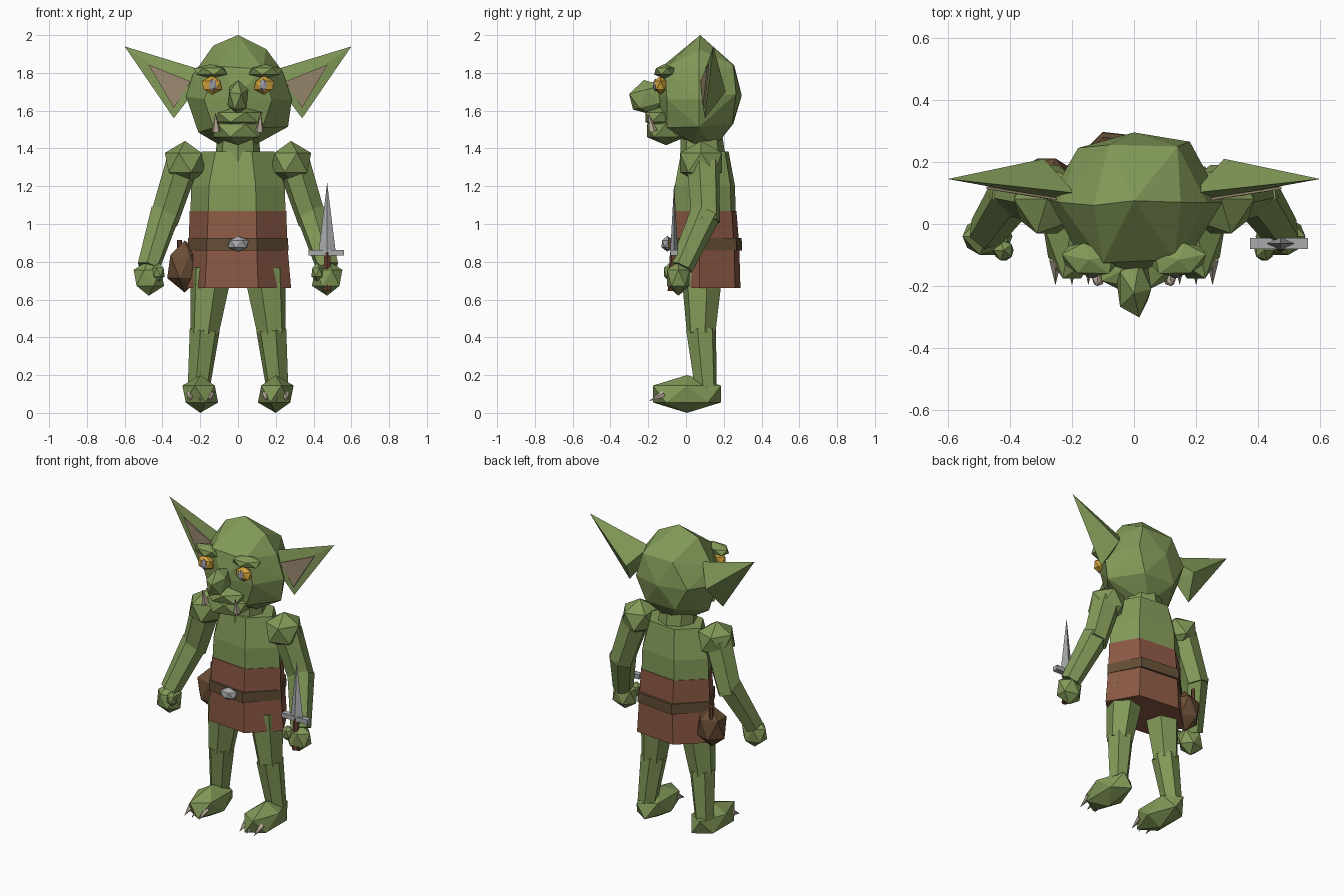
import bpy, bmesh, math
from mathutils import Vector, Matrix, Euler

if "Cube" in bpy.data.objects:
    bpy.data.objects.remove(bpy.data.objects["Cube"])


def material(name, r, g, b):
    lin = [((c / 255 + 0.055) / 1.055) ** 2.4 for c in (r, g, b)]
    m = bpy.data.materials.new(name)
    m.diffuse_color = (*lin, 1)
    m.use_nodes = True
    m.node_tree.nodes["Principled BSDF"].inputs["Base Color"].default_value = m.diffuse_color
    return m


SKIN = material("green skin", 130, 153, 88)
EAR = material("inner ear", 152, 136, 110)
EYE = material("amber eye", 208, 162, 58)
PUPIL = material("grey pupil", 155, 155, 165)
BONE = material("bone", 188, 174, 155)
CLOTH = material("russet cloth", 138, 88, 68)
LEATHER = material("belt leather", 100, 78, 54)
POUCH = material("pouch leather", 106, 78, 54)
STEEL = material("steel", 168, 170, 172)
GRIP = material("grip", 100, 62, 46)


def finish(bm, name, mat):
    bmesh.ops.recalc_face_normals(bm, faces=bm.faces)
    me = bpy.data.meshes.new(name)
    bm.to_mesh(me)
    bm.free()
    me.materials.append(mat)
    ob = bpy.data.objects.new(name, me)
    bpy.context.collection.objects.link(ob)
    return ob


def ico(name, loc, size, mat, rot=(0, 0, 0), side=1):
    """Faceted ball; side -1 mirrors it across x = 0."""
    bm = bmesh.new()
    bmesh.ops.create_icosphere(bm, subdivisions=1, radius=1)
    m = Matrix.LocRotScale(Vector(loc), Euler(rot), Vector(size))
    bm.transform(Matrix.Diagonal((side, 1, 1, 1)) @ m)
    return finish(bm, name, mat)


def limb(name, a, b, r1, r2, mat, sides=6, flat=1, side=1):
    """Tapered prism from a to b."""
    a, b = Vector(a), Vector(b)
    bm = bmesh.new()
    bmesh.ops.create_cone(bm, cap_ends=True, segments=sides,
                          radius1=r1, radius2=r2, depth=(b - a).length)
    bmesh.ops.remove_doubles(bm, verts=bm.verts, dist=1e-5)
    q = Vector((0, 0, 1)).rotation_difference(b - a)
    m = Matrix.LocRotScale((a + b) / 2, q, Vector((1, flat, 1)))
    bm.transform(Matrix.Diagonal((side, 1, 1, 1)) @ m)
    return finish(bm, name, mat)


def stack(name, rings, mat, yc=0.1, n=6, turn=22):
    """Six-sided shell, turned a little, through rings of (z, rx, ry)."""
    bm = bmesh.new()
    loops = []
    for z, rx, ry in rings:
        angles = [math.radians(turn + 360 * k / n) for k in range(n)]
        loops.append([bm.verts.new((rx * math.sin(t), yc - ry * math.cos(t), z)) for t in angles])
    for lo, hi in zip(loops, loops[1:]):
        for k in range(n):
            j = (k + 1) % n
            bm.faces.new((lo[k], lo[j], hi[j], hi[k]))
    bm.faces.new(loops[0])
    bm.faces.new(loops[-1])
    return finish(bm, name, mat)


def hull(name, points, mat, side=1):
    bm = bmesh.new()
    for x, y, z in points:
        bm.verts.new((x * side, y, z))
    bmesh.ops.convex_hull(bm, input=bm.verts)
    return finish(bm, name, mat)


# Head: irregular faceted skull
hull("head", [
    (0, 0.075, 2.0), (0.15, 0.07, 1.925), (-0.13, 0.06, 1.945),
    (0.235, 0.07, 1.81), (-0.24, 0.07, 1.79), (0.285, 0.07, 1.66), (-0.275, 0.08, 1.675),
    (0.13, -0.115, 1.82), (-0.1, -0.125, 1.835), (0, -0.155, 1.68),
    (0.18, -0.1, 1.66), (-0.18, -0.095, 1.66), (0.13, -0.1, 1.51), (-0.13, -0.1, 1.51),
    (0.265, 0.07, 1.515), (-0.21, 0.06, 1.485), (0.11, 0.04, 1.43), (-0.05, 0.07, 1.39),
    (-0.08, 0.255, 1.84), (0.14, 0.25, 1.84), (0, 0.295, 1.68), (0.18, 0.265, 1.69),
    (-0.18, 0.245, 1.68), (0.12, 0.245, 1.53), (-0.1, 0.25, 1.53), (0.02, 0.15, 1.405)], SKIN)

# Face and neck
limb("neck", (0, 0.09, 1.34), (0, 0.08, 1.48), 0.12, 0.11, SKIN, 8)
ico("nose", (0, -0.2, 1.67), (0.062, 0.11, 0.095), SKIN, rot=(0.25, 0, 0))
ico("upper_lip", (0, -0.13, 1.565), (0.145, 0.1, 0.058), SKIN)
ico("jaw", (0, -0.105, 1.495), (0.15, 0.12, 0.078), SKIN)

# Torso, tunic, belt
stack("torso", [(1.04, 0.255, 0.176), (1.2, 0.25, 0.172), (1.385, 0.194, 0.135)], SKIN)
stack("tunic", [(0.66, 0.284, 0.203), (0.89, 0.264, 0.196), (1.07, 0.258, 0.18)], CLOTH)
stack("belt", [(0.86, 0.27, 0.212), (0.925, 0.267, 0.21)], LEATHER)
ico("buckle", (0, -0.098, 0.895), (0.062, 0.036, 0.042), STEEL, rot=(0, 0, 0.12))

# Pouch with toggle
ico("pouch", (-0.282, 0.135, 0.775), (0.104, 0.09, 0.138), POUCH)
limb("pouch_toggle", (-0.31, 0.18, 0.84), (-0.31, 0.18, 0.915), 0.013, 0.013, GRIP, 5)

for s, tag in ((-1, "left"), (1, "right")):
    # Ear wedge with inner plate
    hull(f"ear_{tag}", [(0.6, 0.145, 1.94), (0.19, 0.1, 1.815), (0.34, 0.1, 1.56),
                        (0.29, 0.21, 1.7), (0.24, 0.08, 1.69)], SKIN, s)
    plate = [(0.475, 0.113, 1.845), (0.25, 0.077, 1.755), (0.34, 0.09, 1.615)]
    hull(f"inner_ear_{tag}", plate + [(x, y + 0.008, z) for x, y, z in plate], EAR, s)
    # Eye, pupil, brow, tusk
    ico(f"eye_{tag}", (0.138, -0.135, 1.735), (0.06, 0.037, 0.05), EYE, side=s)
    ico(f"pupil_{tag}", (0.134, -0.162, 1.735), (0.023, 0.014, 0.036), PUPIL, side=s)
    ico(f"brow_{tag}", (0.145, -0.115, 1.808), (0.1, 0.058, 0.038), SKIN, rot=(0, 0, 0.2), side=s)
    limb(f"tusk_{tag}", (0.115, -0.175, 1.49), (0.12, -0.2, 1.59), 0.024, 0, BONE, 5, side=s)
    # Arm and hand
    ico(f"shoulder_{tag}", (0.28, 0.08, 1.325), (0.12, 0.13, 0.115), SKIN, side=s)
    limb(f"upper_arm_{tag}", (0.295, 0.09, 1.32), (0.395, 0.105, 1.01), 0.09, 0.078, SKIN, side=s)
    limb(f"forearm_{tag}", (0.385, 0.105, 1.06), (0.475, -0.025, 0.77), 0.082, 0.062, SKIN, side=s)
    ico(f"hand_{tag}", (0.472, -0.04, 0.715), (0.09, 0.07, 0.095), SKIN, side=s)
    ico(f"thumb_{tag}", (0.42, -0.085, 0.745), (0.036, 0.038, 0.05), SKIN, side=s)
    # Leg and foot
    limb(f"thigh_{tag}", (0.14, 0.085, 0.76), (0.178, 0.08, 0.42), 0.115, 0.078, SKIN, side=s)
    limb(f"shin_{tag}", (0.176, 0.08, 0.44), (0.208, 0.105, 0.13), 0.082, 0.06, SKIN, side=s)
    ico(f"foot_{tag}", (0.2, 0.005, 0.1), (0.106, 0.212, 0.1), SKIN, side=s)
    for i in range(3):
        x = 0.147 + 0.053 * i
        limb(f"claw_{tag}_{i + 1}", (x, -0.115, 0.1), (x, -0.197, 0.062), 0.021, 0, BONE, 5, side=s)

# Dagger in the right-side hand
limb("dagger_grip", (0.472, -0.075, 0.645), (0.472, -0.065, 0.85), 0.022, 0.02, GRIP, 6)
hull("dagger_guard", [(0.467 + i * 0.094, -0.063 + j * 0.018, 0.848 + k * 0.015)
                      for i in (-1, 1) for j in (-1, 1) for k in (-1, 1)], STEEL)
limb("dagger_blade", (0.472, -0.063, 0.855), (0.472, -0.063, 1.22), 0.045, 0, STEEL, 4, flat=0.45)
